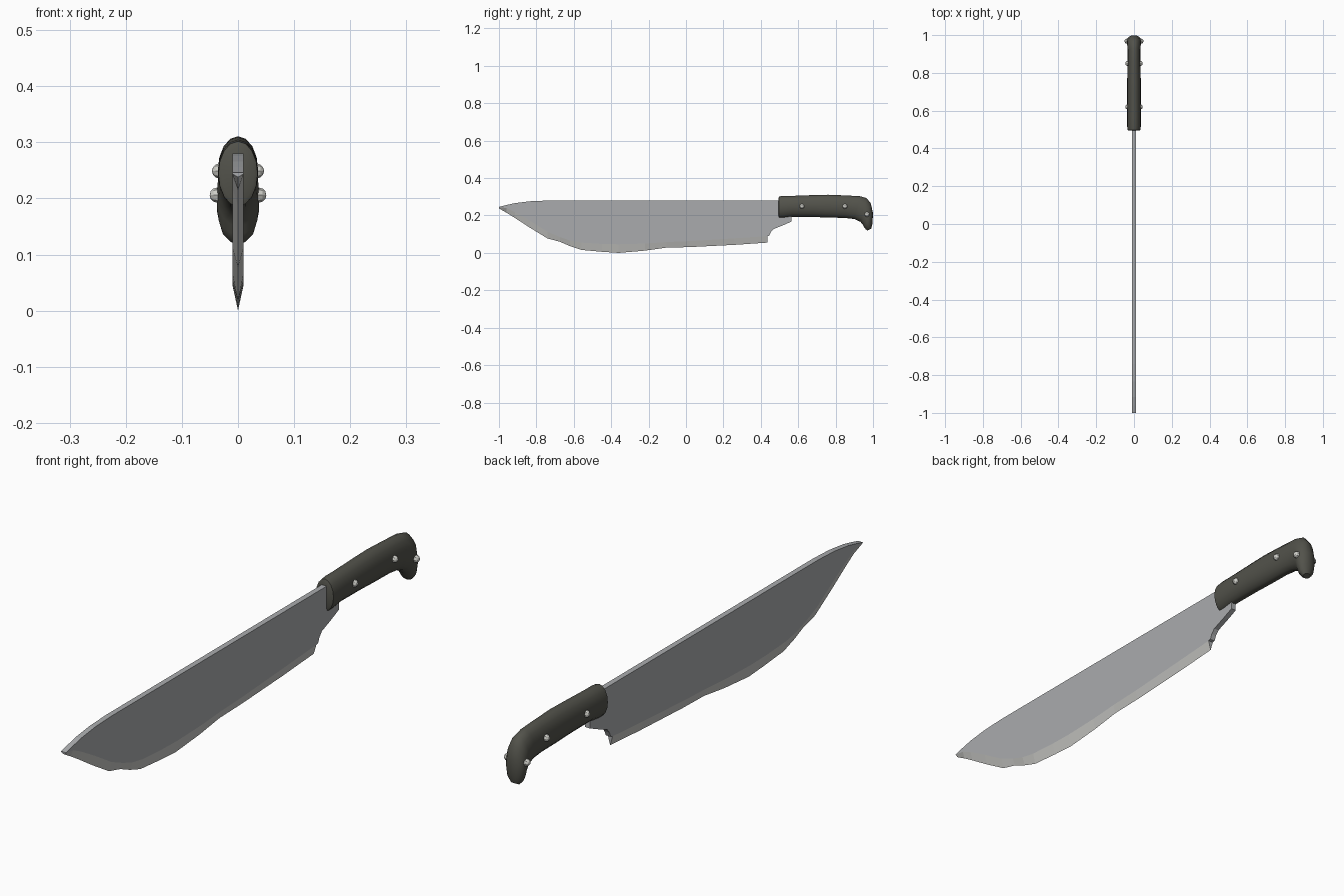
import bpy, bmesh, math
from mathutils import Vector

default = bpy.data.objects.get("Cube")
if default:
    bpy.data.objects.remove(default, do_unlink=True)


def make_material(name, rgb):
    mat = bpy.data.materials.new(name)
    mat.use_nodes = True
    mat.diffuse_color = (*rgb, 1)
    mat.node_tree.nodes["Principled BSDF"].inputs["Base Color"].default_value = (*rgb, 1)
    return mat


steel = make_material("blade steel", (0.40, 0.41, 0.42))
ground_steel = make_material("sharpened steel", (0.56, 0.56, 0.54))
grip_dark = make_material("dark olive grip", (0.085, 0.085, 0.07))
rivet_metal = make_material("rivet metal", (0.62, 0.62, 0.58))


def finish(bm, name, materials, smooth_angle=None):
    bmesh.ops.recalc_face_normals(bm, faces=bm.faces)
    mesh = bpy.data.meshes.new(name)
    bm.to_mesh(mesh)
    bm.free()
    obj = bpy.data.objects.new(name, mesh)
    bpy.context.collection.objects.link(obj)
    for mat in materials:
        mesh.materials.append(mat)
    if smooth_angle:
        bpy.ops.object.select_all(action="DESELECT")
        obj.select_set(True)
        bpy.context.view_layer.objects.active = obj
        bpy.ops.object.shade_smooth_by_angle(angle=math.radians(smooth_angle))
    return obj


# Blade: columns of (y, spine height, bevel height, cutting edge height)
HALF_THICK = 0.01
SPINE = 0.28
blade_columns = [
    (-1, .246, .244, .238), (-.96, .256, .24, .215), (-.915, .266, .218, .187),
    (-.835, .276, .172, .135), (-.74, SPINE, .113, .077), (-.675, SPINE, .085, .06),
    (-.62, SPINE, .066, .036), (-.56, SPINE, .055, .016), (-.45, SPINE, .048, .006),
    (-.36, SPINE, .046, 0), (-.22, SPINE, .05, .012), (-.105, SPINE, .058, .028),
    (.02, SPINE, .063, .031), (.26, SPINE, .078, .043), (.435, SPINE, .09, .055),
]
# Heel notch and tang: (y, underside height)
tang_columns = [(.445, .092), (.453, .11), (.467, .127), (.52, .148), (.565, .168)]


def build_blade():
    bm = bmesh.new()

    def pair(y, z):
        return [bm.verts.new((side * HALF_THICK, y, z)) for side in (-1, 1)]

    def bridge(a, b):
        # flat sides and spine between two columns
        for s in (0, 1):
            bm.faces.new((a["top"][s], b["top"][s], b["low"][s], a["low"][s]))
        bm.faces.new((*a["top"], *reversed(b["top"])))

    columns = []
    for y, spine, bevel, edge in blade_columns:
        columns.append({"top": pair(y, spine), "low": pair(y, bevel),
                        "edge": bm.verts.new((0, y, edge))})
    for a, b in zip(columns, columns[1:]):
        bridge(a, b)
        for s in (0, 1):
            face = bm.faces.new((a["low"][s], b["low"][s], b["edge"], a["edge"]))
            face.material_index = 1

    # closed tip and heel
    tip, heel = columns[0], columns[-1]
    bm.faces.new((*tip["top"], *reversed(tip["low"])))
    bm.faces.new((*tip["low"], tip["edge"]))
    bm.faces.new((*heel["low"], heel["edge"]))

    # full-thickness tang running under the grip
    last = heel
    for y, low in tang_columns:
        col = {"top": pair(y, SPINE), "low": pair(y, low)}
        bridge(last, col)
        bm.faces.new((*last["low"], *reversed(col["low"])))
        last = col
    bm.faces.new((*last["top"], *reversed(last["low"])))
    return finish(bm, "blade", [steel, ground_steel])


# Grip: lofted ellipses (top y, top z, bottom y, bottom z, half width)
grip_sections = [
    (.494, .292, .494, .195, .029), (.498, .302, .498, .186, .035),
    (.52, .305, .52, .186, .036), (.57, .305, .57, .193, .036),
    (.68, .309, .68, .192, .036), (.76, .311, .76, .189, .036),
    (.86, .307, .85, .187, .034), (.93, .303, .90, .181, .034),
    (.965, .293, .933, .166, .036), (.988, .265, .946, .15, .038),
    (.999, .215, .953, .136, .037), (.998, .16, .961, .126, .029),
    (.99, .13, .97, .12, .015),
]


def build_grip(sides=16):
    bm = bmesh.new()
    rings = []
    for top_y, top_z, low_y, low_z, half_width in grip_sections:
        top, low = Vector((0, top_y, top_z)), Vector((0, low_y, low_z))
        centre, reach = (top + low) / 2, (top - low) / 2
        ring = []
        for i in range(sides):
            angle = math.tau * i / sides
            across = Vector((half_width * math.sin(angle), 0, 0))
            ring.append(bm.verts.new(centre + reach * math.cos(angle) + across))
        rings.append(ring)
    for a, b in zip(rings, rings[1:]):
        for i in range(sides):
            j = (i + 1) % sides
            bm.faces.new((a[i], a[j], b[j], b[i]))
    bm.faces.new(rings[0])
    bm.faces.new(rings[-1])
    return finish(bm, "grip", [grip_dark], 40)


def build_rivet(name, x, y, z):
    bm = bmesh.new()
    bmesh.ops.create_uvsphere(bm, u_segments=8, v_segments=6, radius=0.0135)
    rivet = finish(bm, name, [rivet_metal])
    rivet.rotation_euler = (0, math.pi / 2, 0)
    rivet.location = (x, y, z)


build_blade()
build_grip()

# Rivets on both sides of the grip
rivets = {"front": (.033, .62, .249), "middle": (.033, .85, .249), "rear": (.037, .968, .206)}
for place, (x, y, z) in rivets.items():
    for side, sign in (("left", 1), ("right", -1)):
        build_rivet(f"{place}_rivet_{side}", sign * x, y, z)
